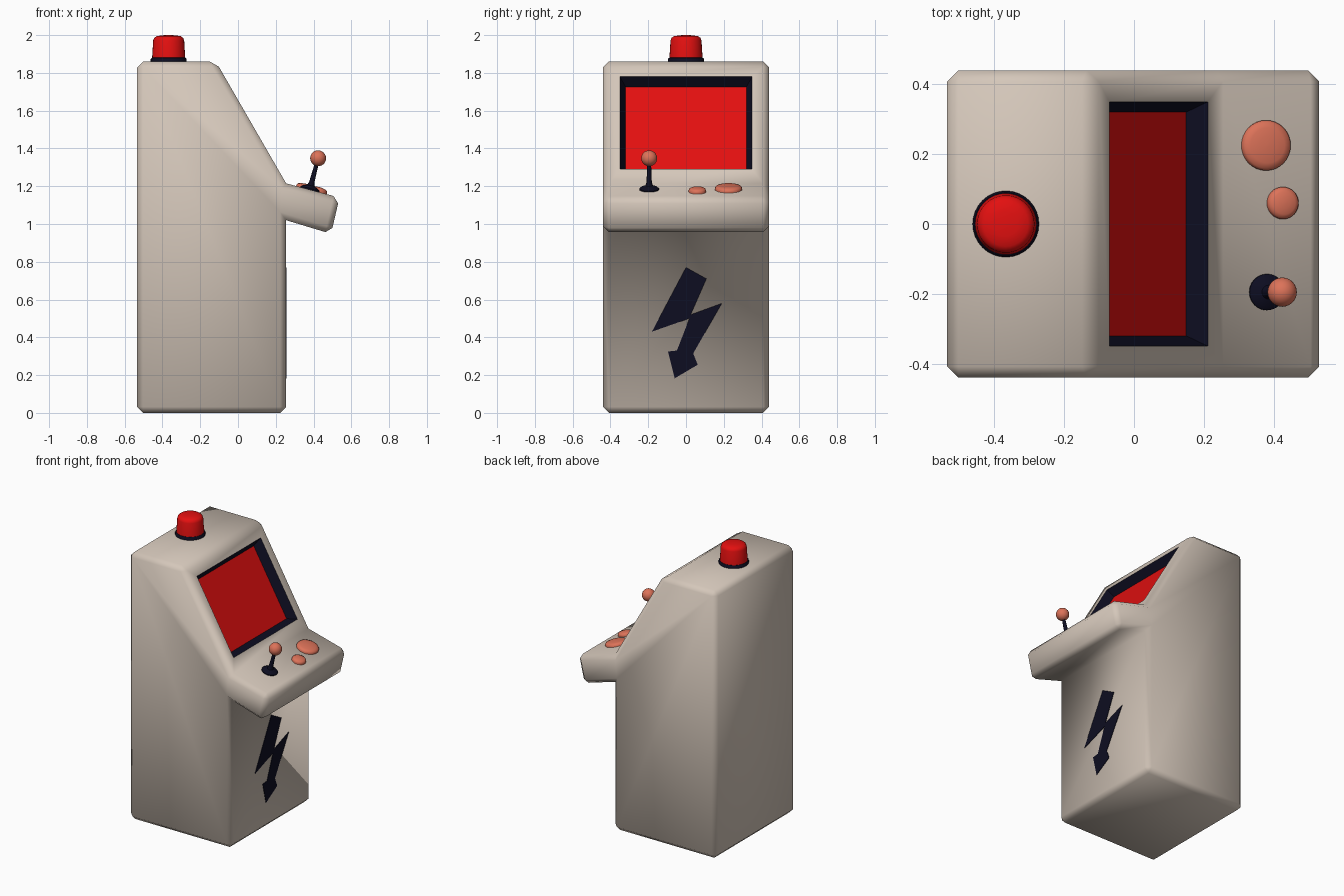
import bpy, bmesh, math
from mathutils import Matrix, Vector

if "Cube" in bpy.data.objects:
    bpy.data.objects.remove(bpy.data.objects["Cube"])


def material(name, rgb):
    m = bpy.data.materials.new(name)
    m.diffuse_color = (*rgb, 1)
    m.use_nodes = True
    m.node_tree.nodes["Principled BSDF"].inputs["Base Color"].default_value = m.diffuse_color
    return m


BEIGE = material("warm beige", (0.66, 0.57, 0.49))
NAVY = material("dark navy", (0.004, 0.004, 0.015))
RED = material("bright red", (0.77, 0.005, 0.005))
CORAL = material("coral", (0.72, 0.17, 0.10))


def make_object(name, bm, mats):
    me = bpy.data.meshes.new(name)
    bm.to_mesh(me)
    bm.free()
    for m in mats:
        me.materials.append(m)
    ob = bpy.data.objects.new(name, me)
    bpy.context.collection.objects.link(ob)
    return ob


def smooth_sharp(ob, degrees):
    bpy.ops.object.select_all(action='DESELECT')
    ob.select_set(True)
    bpy.context.view_layer.objects.active = ob
    bpy.ops.object.shade_smooth_by_angle(angle=math.radians(degrees))


def lathe(name, profile, loc, tilt, mat, sides=32, sharp=40):
    """Spin (radius, height) points round a local z axis tilted about y."""
    bm = bmesh.new()
    rings = []
    for r, h in profile:
        rings.append([bm.verts.new((r * math.cos(2 * math.pi * i / sides),
                                    r * math.sin(2 * math.pi * i / sides), h))
                      for i in range(sides)])
    for a, b in zip(rings, rings[1:]):
        for i in range(sides):
            j = (i + 1) % sides
            bm.faces.new((a[i], a[j], b[j], b[i]))
    bm.faces.new(rings[0][::-1])
    bm.faces.new(rings[-1])
    bm.transform(Matrix.Translation(loc) @ Matrix.Rotation(tilt, 4, 'Y'))
    ob = make_object(name, bm, [mat])
    smooth_sharp(ob, sharp)
    return ob


# Cabinet: side outline extruded across, convex edges chamfered
outline = [(-0.535, 0), (0.255, 0), (0.255, 1.02), (0.493, 0.948), (0.537, 1.14),
           (0.255, 1.215), (-0.117, 1.86), (-0.535, 1.86)]
HALF = 0.44
bm = bmesh.new()
side = bm.faces.new([bm.verts.new((x, -HALF, z)) for x, z in outline])
ext = bmesh.ops.extrude_face_region(bm, geom=[side])
bmesh.ops.translate(bm, vec=(0, 2 * HALF, 0),
                    verts=[g for g in ext["geom"] if isinstance(g, bmesh.types.BMVert)])
bmesh.ops.recalc_face_normals(bm, faces=bm.faces[:])
convex = [e for e in bm.edges if e.calc_face_angle_signed() > 0.1]
bmesh.ops.bevel(bm, geom=convex, offset=0.032, offset_type='OFFSET', segments=1,
                profile=0.5, affect='EDGES')
for f in bm.faces:
    f.smooth = True

# Recessed screen cut into the sloping face
slope = Vector((0.645, 0, 0.372)).normalized()
bm.normal_update()
screen = max((f for f in bm.faces if f.normal.dot(slope) > 0.99), key=lambda f: f.calc_area())
bmesh.ops.inset_individual(bm, faces=[screen], thickness=0.03, use_even_offset=True)
for v in screen.verts:
    z = 1.78 if v.co.z > 1.5 else 1.29
    v.co = (0.255 - (z - 1.215) * 0.372 / 0.645, math.copysign(0.35, v.co.y), z)
bm.normal_update()
rim = bmesh.ops.inset_individual(bm, faces=[screen], thickness=0.03, depth=-0.055,
                                 use_even_offset=True)["faces"]
for f in rim:
    if f is not screen:
        f.material_index = 1
        f.smooth = False
screen.material_index = 2
screen.smooth = False
make_object("cabinet", bm, [BEIGE, NAVY, RED])

# Lightning arrow plate on the lower front
bolt = [(0.0, 0.77), (0.108, 0.71), (0.025, 0.52), (0.19, 0.58), (0.038, 0.315),
        (0.062, 0.255), (-0.06, 0.183), (-0.095, 0.325), (-0.048, 0.33),
        (0.018, 0.5), (-0.18, 0.43)]
bm = bmesh.new()
face = bm.faces.new([bm.verts.new((0.252, y, z)) for y, z in bolt])
ext = bmesh.ops.extrude_face_region(bm, geom=[face])
bmesh.ops.translate(bm, vec=(0.006, 0, 0),
                    verts=[g for g in ext["geom"] if isinstance(g, bmesh.types.BMVert)])
bmesh.ops.recalc_face_normals(bm, faces=bm.faces[:])
make_object("lightning_plate", bm, [NAVY])

# Controls, all square to the tilted panel
TILT = math.atan2(0.075, 0.282)


def on_panel(x, y):
    return Vector((x, y, 1.215 - (x - 0.255) * 0.075 / 0.282))


def button(name, x, y, r):
    lathe(name, [(r, -0.01), (r, 0.008), (r * 0.92, 0.017), (r * 0.7, 0.022),
                 (r * 0.35, 0.025), (0.004, 0.026)], on_panel(x, y), TILT, CORAL, sharp=60)


button("large_button", 0.377, 0.225, 0.072)
button("small_button", 0.425, 0.06, 0.046)

lathe("joystick_shaft", [(0.052, -0.01), (0.052, 0.006), (0.042, 0.014), (0.02, 0.022),
                         (0.014, 0.04), (0.010, 0.15)], on_panel(0.38, -0.195), TILT, NAVY, 24)
ball = on_panel(0.38, -0.195) + Matrix.Rotation(TILT, 3, 'Y') @ Vector((0, 0, 0.172))
bm = bmesh.new()
bmesh.ops.create_uvsphere(bm, u_segments=24, v_segments=16, radius=0.042,
                          matrix=Matrix.Translation(ball))
smooth_sharp(make_object("joystick_ball", bm, [CORAL]), 60)

# Beacon on the roof
top = Vector((-0.367, 0, 1.86))
lathe("beacon_base", [(0.095, -0.01), (0.095, 0.014), (0.09, 0.02), (0.08, 0.021)],
      top, 0, NAVY)
lathe("beacon_lamp", [(0.088, 0.015), (0.082, 0.112), (0.077, 0.125), (0.064, 0.134),
                      (0.035, 0.139), (0.004, 0.14)], top, 0, RED, sharp=60)
